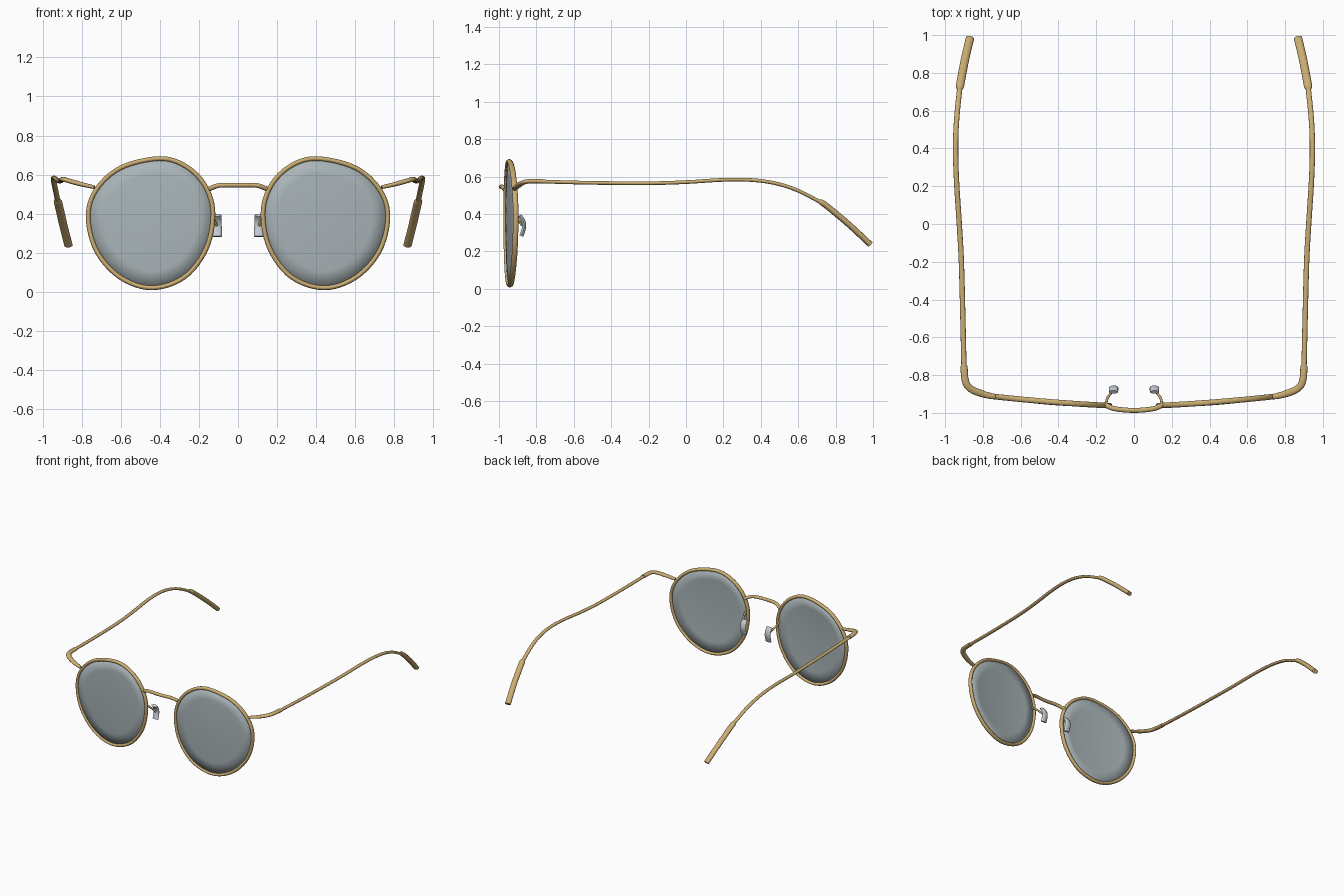
import bpy, bmesh, math
from mathutils import Vector

if "Cube" in bpy.data.objects:
    bpy.data.objects.remove(bpy.data.objects["Cube"])


def material(name, rgb, alpha=1.0):
    m = bpy.data.materials.new(name)
    m.diffuse_color = (*rgb, alpha)
    m.use_nodes = True
    m.node_tree.nodes["Principled BSDF"].inputs["Base Color"].default_value = m.diffuse_color
    return m


GOLD = material("gold metal", (0.60, 0.42, 0.17))
LENS = material("grey lens", (0.40, 0.46, 0.48), 0.8)
PAD = material("pale pad", (0.55, 0.60, 0.65))


def finish(name, bm, mat):
    bmesh.ops.recalc_face_normals(bm, faces=bm.faces[:])
    me = bpy.data.meshes.new(name)
    bm.to_mesh(me)
    bm.free()
    me.materials.append(mat)
    ob = bpy.data.objects.new(name, me)
    bpy.context.collection.objects.link(ob)
    bpy.ops.object.select_all(action='DESELECT')
    ob.select_set(True)
    bpy.context.view_layer.objects.active = ob
    bpy.ops.object.shade_smooth_by_angle(angle=math.radians(40))
    return ob


def spline(pts, steps, closed=False):
    """Catmull-Rom curve through the points."""
    p = [Vector(q) for q in pts]
    n = len(p)
    at = (lambda i: p[i % n]) if closed else (lambda i: p[max(0, min(n - 1, i))])
    out = []
    for i in range(n if closed else n - 1):
        a, b, c, d = at(i - 1), at(i), at(i + 1), at(i + 2)
        for k in range(steps):
            t = k / steps
            out.append(0.5 * (2 * b + (c - a) * t + (2 * a - 5 * b + 4 * c - d) * t * t
                              + (3 * b - a - 3 * c + d) * t ** 3))
    return out if closed else out + [p[-1]]


def sweep(name, path, ru, rv, mat, up=(0, 0, 1), closed=False, sides=14, flip=1, radius=None):
    """Elliptical tube: ru across the up direction, rv along it."""
    bm, up, n, rings = bmesh.new(), Vector(up), len(path), []
    for i, p in enumerate(path):
        nxt = path[(i + 1) % n] if closed else path[min(i + 1, n - 1)]
        prv = path[i - 1] if closed else path[max(i - 1, 0)]
        t = (nxt - prv).normalized()
        u = t.cross(up).normalized()
        v = u.cross(t)
        s = radius(i / (n - 1)) if radius else 1
        ring = []
        for k in range(sides):
            a = math.tau * k / sides
            q = p + u * ru * s * math.cos(a) + v * rv * s * math.sin(a)
            ring.append(bm.verts.new((q.x * flip, q.y, q.z)))
        rings.append(ring)
    for i in range(n if closed else n - 1):
        r, s = rings[i], rings[(i + 1) % n]
        for k in range(sides):
            j = (k + 1) % sides
            bm.faces.new((r[k], r[j], s[j], s[k]))
    if not closed:
        bm.faces.new(rings[0])
        bm.faces.new(rings[-1])
    return finish(name, bm, mat)


def front_y(x):
    """Gentle wrap of the front."""
    t = (x - 0.12) / 0.65
    return -0.962 + 0.03 * t + 0.022 * t * t


# Rim outline in x, z
OUTLINE = [(0.40, 0.682), (0.60, 0.635), (0.727, 0.52), (0.767, 0.38), (0.722, 0.205),
           (0.60, 0.072), (0.44, 0.020), (0.275, 0.075), (0.163, 0.22), (0.128, 0.40),
           (0.167, 0.54), (0.265, 0.641)]
RIM = spline([(x, front_y(x), z) for x, z in OUTLINE], 6, True)


def lens(name, flip):
    bm, rings, cx, cz = bmesh.new(), [], 0.435, 0.37
    for f in (1.0, 0.75, 0.5, 0.25):
        ring = []
        for p in RIM:
            x, z = cx + (p.x - cx) * f, cz + (p.z - cz) * f
            ring.append(bm.verts.new((x * flip, front_y(x) - 0.012 * (1 - f * f), z)))
        rings.append(ring)
    n = len(RIM)
    for r, s in zip(rings, rings[1:]):
        for k in range(n):
            j = (k + 1) % n
            bm.faces.new((r[k], r[j], s[j], s[k]))
    c = bm.verts.new((cx * flip, front_y(cx) - 0.012, cz))
    for k in range(n):
        bm.faces.new((rings[-1][k], rings[-1][(k + 1) % n], c))
    ob = finish(name, bm, LENS)
    mod = ob.modifiers.new("thickness", 'SOLIDIFY')
    mod.thickness, mod.offset = 0.008, 0


for side, flip in (("right", 1), ("left", -1)):
    # Rim and lens
    sweep(side + "_rim", RIM, 0.012, 0.015, GOLD, (0, 1, 0), True, flip=flip)
    lens(side + "_lens", flip)
    # Curved end piece holding the arm
    end = spline([(0.735, -0.915, 0.535), (0.80, -0.90, 0.55), (0.865, -0.872, 0.568),
                  (0.893, -0.83, 0.576), (0.900, -0.75, 0.574)], 8)
    sweep(side + "_end_piece", end, 0.019, 0.012, GOLD, flip=flip,
          radius=lambda t: 0.75 + 0.25 * min(1, t * 3))
    # Arm bending down behind the ear
    arm = spline([(0.900, -0.77, 0.574), (0.906, -0.5, 0.567), (0.914, -0.2, 0.565),
                  (0.925, 0.0, 0.571), (0.938, 0.2, 0.583), (0.944, 0.35, 0.582),
                  (0.943, 0.48, 0.564), (0.935, 0.6, 0.525), (0.920, 0.74, 0.452)], 8)
    sweep(side + "_arm", arm, 0.014, 0.010, GOLD, flip=flip)
    # Thicker ear tip
    tip = spline([(0.925, 0.71, 0.470), (0.918, 0.75, 0.445), (0.895, 0.87, 0.345),
                  (0.868, 0.985, 0.238)], 6)
    sweep(side + "_ear_tip", tip, 0.022, 0.016, GOLD, flip=flip,
          radius=lambda t: 0.6 + 0.4 * min(1, t * 5))
    # Nose pad on its wire
    wire = spline([(0.148, -0.958, 0.42), (0.142, -0.925, 0.395), (0.122, -0.895, 0.365),
                   (0.108, -0.875, 0.34)], 6)
    sweep(side + "_pad_wire", wire, 0.007, 0.007, GOLD, sides=10, flip=flip)
    pad = spline([(0.109, -0.890, 0.392), (0.108, -0.871, 0.365), (0.107, -0.866, 0.33),
                  (0.106, -0.880, 0.283)], 6)
    sweep(side + "_nose_pad", pad, 0.024, 0.011, PAD, (0, 1, 0), flip=flip)

# Bridge arching between the rims
bridge = spline([(-0.158, -0.952, 0.520), (-0.132, -0.968, 0.533), (-0.09, -0.980, 0.545),
                 (0, -0.987, 0.546), (0.09, -0.980, 0.545), (0.132, -0.968, 0.533),
                 (0.158, -0.952, 0.520)], 6)
sweep("bridge", bridge, 0.013, 0.012, GOLD)
